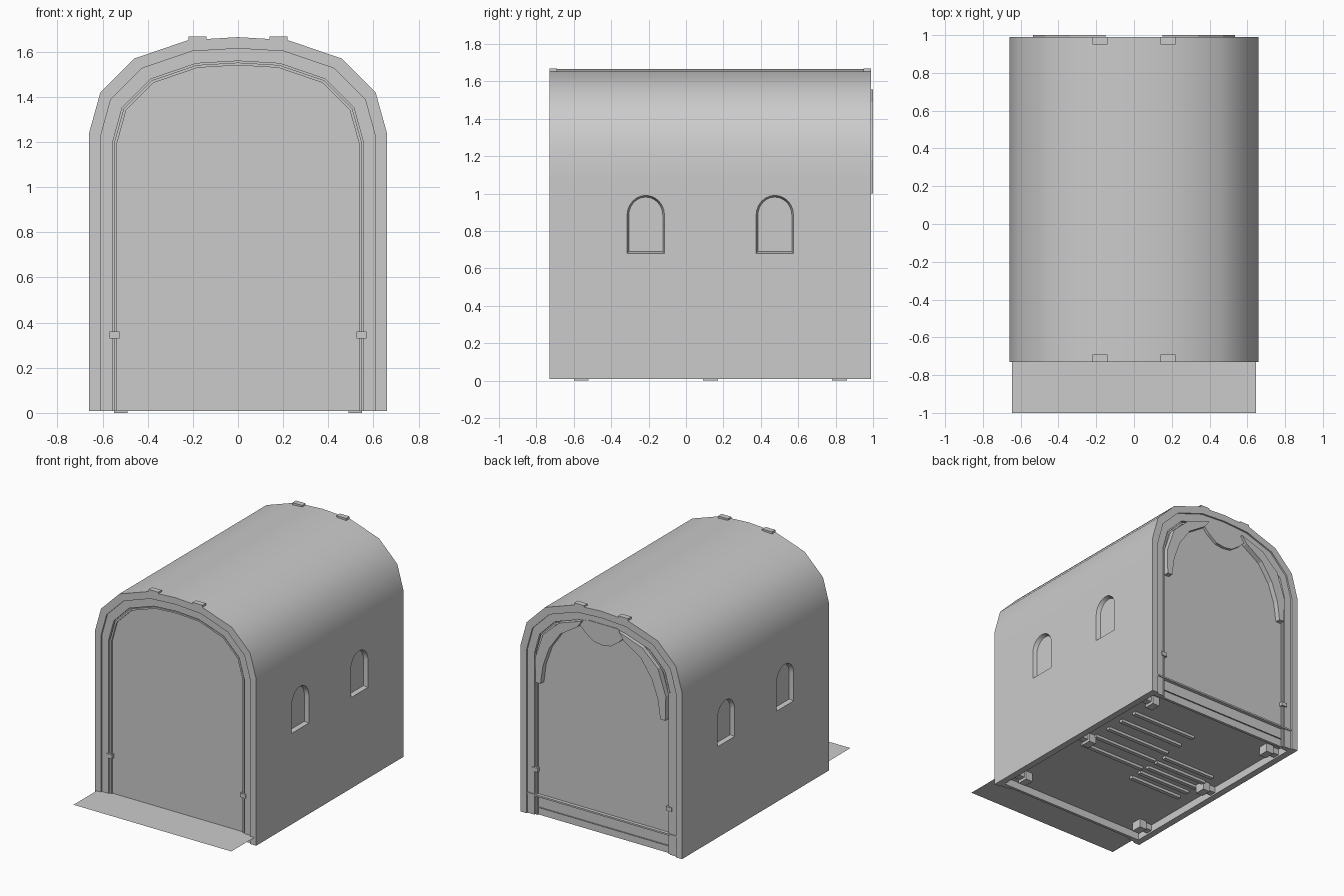
import bpy, bmesh, math

if "Cube" in bpy.data.objects:
    bpy.data.objects.remove(bpy.data.objects["Cube"])

FRONT, BACK, BASE = -0.73, 0.99, 0.008
HALF = [(0.66, 1.08), (0.66, 1.24), (0.61, 1.42), (0.46, 1.57), (0.22, 1.652), (0, 1.665)]


def finish(name, bm, smooth=False):
    bmesh.ops.recalc_face_normals(bm, faces=bm.faces)
    me = bpy.data.meshes.new(name)
    bm.to_mesh(me)
    bm.free()
    ob = bpy.data.objects.new(name, me)
    bpy.context.collection.objects.link(ob)
    if smooth:
        smooth_object(ob)
    return ob


def smooth_object(ob):
    bpy.ops.object.select_all(action='DESELECT')
    ob.select_set(True)
    bpy.context.view_layer.objects.active = ob
    bpy.ops.object.shade_smooth_by_angle(angle=math.radians(35))


def arch(off):
    """Right-to-left arch outline, shrunk inwards by off."""
    k = (0.66 - off) / 0.66
    right = [(0.66 - off, BASE)] + [(x * k, 1 + (z - 1) * k) for x, z in HALF]
    return right + [(-x, z) for x, z in right[-2::-1]]


def prism(name, pts, y0, y1):
    """Extrude an xz outline along y."""
    bm = bmesh.new()
    a = [bm.verts.new((x, y0, z)) for x, z in pts]
    b = [bm.verts.new((x, y1, z)) for x, z in pts]
    bm.faces.new(a)
    bm.faces.new(b[::-1])
    n = len(pts)
    for i in range(n):
        j = (i + 1) % n
        bm.faces.new((a[i], b[i], b[j], a[j]))
    return finish(name, bm)


def band(name, outer, inner, y0, y1):
    """Arch-shaped strip between two offsets."""
    bm = bmesh.new()
    rings = [[bm.verts.new((x, y, z)) for x, z in arch(o)]
             for o, y in ((outer, y0), (outer, y1), (inner, y1), (inner, y0))]
    for r in range(4):
        p, q = rings[r], rings[(r + 1) % 4]
        for i in range(len(p) - 1):
            bm.faces.new((p[i], p[i + 1], q[i + 1], q[i]))
    for e in (0, -1):
        bm.faces.new([r[e] for r in rings])
    return finish(name, bm)


def box(name, x0, x1, y0, y1, z0, z1):
    return prism(name, [(x0, z0), (x1, z0), (x1, z1), (x0, z1)], y0, y1)


# Barrel shell
shell = band("barrel_shell", 0, 0.05, FRONT, BACK)

# Arched window pockets with slightly tapered reveals
for side in (1, -1):
    for yc in (-0.215, 0.475):
        bm = bmesh.new()
        out = [(-0.1, 0.68), (0.1, 0.68)]
        out += [(0.1 * math.cos(t), 0.885 + 0.105 * math.sin(t))
                for t in [math.pi * i / 12 for i in range(13)]]
        loops = []
        for x, k in ((0.69, 1.09), (0.63, 0.91)):
            loops.append([bm.verts.new((side * x, yc + y * k, 0.835 + (z - 0.835) * (1 + (k - 1) * 0.65)))
                          for y, z in out])
        a, b = loops
        bm.faces.new(a)
        bm.faces.new(b[::-1])
        for i in range(len(a)):
            j = (i + 1) % len(a)
            bm.faces.new((a[i], b[i], b[j], a[j]))
        cutter = finish("window_cutter", bm)
        cutter.hide_render = True
        m = shell.modifiers.new("window", 'BOOLEAN')
        m.object, m.operation, m.solver = cutter, 'DIFFERENCE', 'EXACT'
        bpy.context.view_layer.objects.active = shell
        bpy.ops.object.modifier_apply(modifier=m.name)
        bpy.data.objects.remove(cutter)
smooth_object(shell)

# End walls: frame, recessed door panel, edge bead, hinges and roof clips
for label, y, d in (("front", FRONT, 1), ("back", BACK, -1)):
    band(label + "_frame", 0.018, 0.105, y + d * 0.012, y + d * 0.05)
    prism(label + "_panel", arch(0.1), y + d * 0.03, y + d * 0.05)
    band(label + "_door_bead", 0.112, 0.124, y + d * 0.018, y + d * 0.04)
    for s in (1, -1):
        box(label + "_hinge", s * 0.525, s * 0.57, y + d * 0.005, y + d * 0.04, 0.33, 0.36)
        prism(label + "_roof_clip", [(s * 0.14, 1.64), (s * 0.22, 1.64),
                                     (s * 0.22, 1.668), (s * 0.14, 1.668)], y, y + d * 0.04)

# Rear hem bar
box("rear_hem_bar", -0.64, 0.64, 0.96, 0.985, 0.15, 0.162)

# Rear drapes and centre valance
drape = [(0.53, 1.0), (0.535, 1.18), (0.47, 1.37), (0.34, 1.49), (0.15, 1.555),
         (0.19, 1.50), (0.33, 1.41), (0.42, 1.28), (0.47, 1.14), (0.49, 1.0)]
for s in (1, -1):
    prism("rear_drape", [(s * x, z) for x, z in drape], 0.955, 1.0)
dip = [(-0.2, 1.53), (-0.14, 1.47), (-0.07, 1.42), (0, 1.41), (0.07, 1.42), (0.14, 1.47), (0.2, 1.53)]
prism("rear_valance", dip + [(0.12, 1.565), (-0.12, 1.565)], 0.955, 0.982)

# Ground sheet, projecting as a flap at the front
bm = bmesh.new()
bm.faces.new([bm.verts.new((x, y, 0.065)) for x, y in
              ((-0.645, -1), (0.645, -1), (0.645, 0.97), (-0.645, 0.97))])
finish("ground_sheet", bm)

# Feet and floor slats underneath
for s in (1, -1):
    for y in (-0.56, 0.13, 0.82):
        box("foot", s * 0.49, s * 0.55, y - 0.04, y + 0.04, 0, 0.066)
        box("foot_bracket", s * 0.54, s * 0.62, y - 0.025, y + 0.025, 0.02, 0.066)
for i in range(5):
    y = 0.02 + i * 0.14
    box("right_slat", -0.04, 0.5, y, y + 0.03, 0.045, 0.066)
    y = -0.12 + i * 0.09
    box("left_slat", -0.5, -0.06, y, y + 0.03, 0.045, 0.066)
